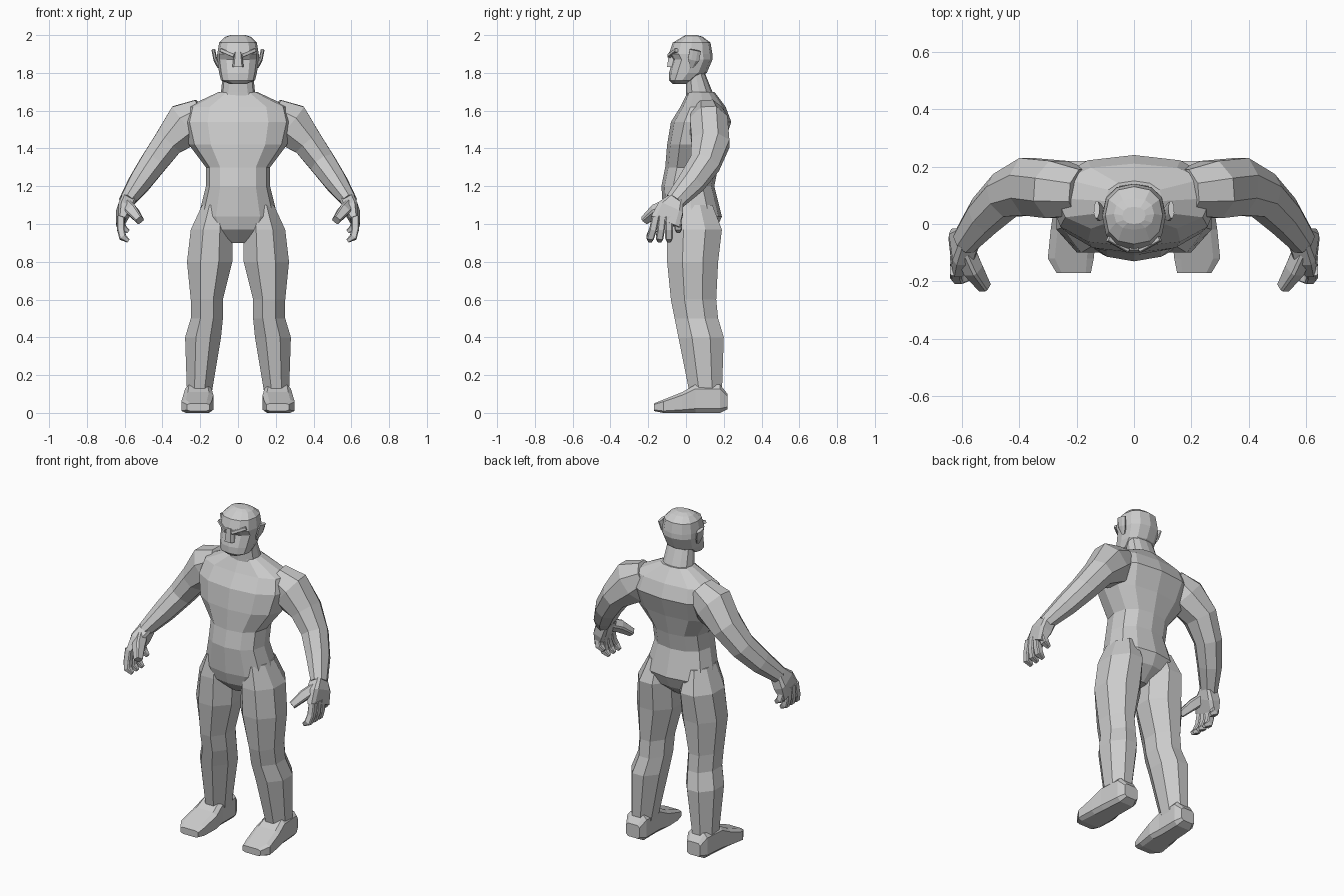
import bpy, bmesh, math
from mathutils import Vector

default_cube = bpy.data.objects.get("Cube")
if default_cube:
    bpy.data.objects.remove(default_cube)

stone = bpy.data.materials.new("stone grey")
stone.use_nodes = True
stone.diffuse_color = (.6, .6, .6, 1)
stone.node_tree.nodes["Principled BSDF"].inputs["Base Color"].default_value = stone.diffuse_color


def rounded_outline(sides):
    """Slightly squared circle that fills a unit square."""
    def swell(value):
        return math.copysign(abs(value) ** .85, value)
    angles = [math.tau * side / sides for side in range(sides)]
    return [(swell(math.cos(angle)), swell(math.sin(angle))) for angle in angles]


def chamfered_outline(flat):
    """Unit square with its corners cut; flat is the half length left on each side."""
    corners = [(sx * x, sy * y) for x, y in ((1, flat), (flat, 1))
               for sx in (-1, 1) for sy in (-1, 1)]
    return sorted(corners, key=lambda corner: math.atan2(corner[1], corner[0]))


ROUND = rounded_outline(12)
OCTAGON = chamfered_outline(.4)
BOXY = chamfered_outline(.7)


def skin(name, rings, mirrored=False):
    """Bridge a list of rings into a closed flat-shaded object."""
    bm = bmesh.new()
    loops = [[bm.verts.new(point) for point in ring] for ring in rings]
    for lower, upper in zip(loops, loops[1:]):
        for i in range(len(lower)):
            bm.faces.new((lower[i - 1], lower[i], upper[i], upper[i - 1]))
    bm.faces.new(loops[0])
    bm.faces.new(loops[-1])
    bmesh.ops.recalc_face_normals(bm, faces=bm.faces)
    mesh = bpy.data.meshes.new(name)
    bm.to_mesh(mesh)
    bm.free()
    mesh.materials.append(stone)
    part = bpy.data.objects.new(name, mesh)
    bpy.context.collection.objects.link(part)
    if mirrored:
        part.modifiers.new("Mirror", "MIRROR")


def fit(outline, low_u, high_u, low_v, high_v):
    """Place a unit outline inside a rectangle."""
    for u, v in outline:
        yield (low_u + (high_u - low_u) * (u + 1) / 2,
               low_v + (high_v - low_v) * (v + 1) / 2)


def column(name, outline, sections):
    """Centred upright part: height, half width, front, back."""
    skin(name, [[(x, y, height) for x, y in fit(outline, -half, half, front, back)]
                for height, half, front, back in sections])


def limb(name, outline, stations):
    """Mirrored tube along a path: centre, thickness radius, depth radius."""
    centres = [Vector(centre) for centre, thickness, depth in stations]
    last = len(centres) - 1
    rings = []
    for i, (centre, thickness, depth) in enumerate(stations):
        along = (centres[min(i + 1, last)] - centres[max(i - 1, 0)]).normalized()
        forward = Vector((0, 1, 0))
        forward = (forward - along * forward.dot(along)).normalized()
        sideways = along.cross(forward)
        rings.append([centres[i] + sideways * thickness * u + forward * depth * v
                      for u, v in outline])
    skin(name, rings, mirrored=True)


# Trunk from crotch to collar, and neck
column("torso", ROUND, [
    (.9, .05, -.03, .08), (.97, .18, -.1, .16), (1.04, .21, -.12, .19),
    (1.2, .17, -.13, .15), (1.3, .17, -.11, .17), (1.42, .26, -.1, .2),
    (1.54, .29, -.08, .24), (1.62, .27, -.03, .21), (1.7, .1, .01, .15)])
column("neck", ROUND, [(1.64, .12, 0, .18), (1.7, .09, 0, .14), (1.8, .08, 0, .1)])

# Head with the eye line set back under the brow
column("head", ROUND, [
    (1.74, .04, -.07, 0), (1.76, .09, -.09, .05), (1.8, .1, -.09, .11),
    (1.87, .11, -.07, .14), (1.9, .11, -.09, .14), (1.96, .1, -.07, .13),
    (1.99, .07, -.02, .09), (2, .04, 0, .06)])
column("nose", BOXY, [(1.83, .03, -.1, 0), (1.91, .02, -.09, 0)])
limb("brow", BOXY, [((.02, -.09, 1.89), .01, .01), ((.09, -.05, 1.92), .01, .01)])
limb("ear", OCTAGON, [((.1, .03, 1.83), .01, .01), ((.12, .04, 1.87), .01, .03),
                      ((.13, .05, 1.92), .01, .03)])

# Legs: height, inner side, outer side, front, back
legs = [(1.1, .06, .19, -.08, .14), (.97, .03, .25, -.1, .19), (.8, .03, .27, -.1, .17),
        (.6, .08, .25, -.08, .16), (.5, .08, .25, -.06, .17), (.4, .09, .28, -.04, .2),
        (.1, .14, .27, .02, .19)]
skin("leg", [[(x, y, height) for x, y in fit(OCTAGON, *sides)] for height, *sides in legs],
     mirrored=True)

# Feet from heel to toe: depth, inner side, outer side, sole, top
feet = [(.22, .16, .25, .02, .1), (.18, .14, .27, 0, .15), (.05, .14, .28, 0, .15),
        (-.02, .13, .29, 0, .11), (-.12, .14, .3, 0, .07), (-.17, .15, .27, .01, .05)]
skin("foot", [[(x, depth, z) for x, z in fit(BOXY, *sides)] for depth, *sides in feet],
     mirrored=True)

# Arms from shoulder to wrist
limb("arm", OCTAGON, [
    ((.18, .11, 1.59), .08, .08), ((.27, .12, 1.53), .12, .1), ((.37, .13, 1.43), .08, .1),
    ((.45, .1, 1.32), .07, .08), ((.52, .03, 1.22), .06, .07), ((.59, -.06, 1.12), .04, .05)])

# Hands: palm, thumb and four curled fingers
limb("palm", BOXY, [((.58, -.05, 1.13), .04, .04), ((.6, -.08, 1.08), .04, .07),
                    ((.62, -.11, 1.01), .02, .08)])
limb("thumb", BOXY, [((.59, -.09, 1.1), .03, .03), ((.56, -.16, 1.07), .03, .03),
                     ((.52, -.22, 1.02), .02, .02)])
for order, label in enumerate(("index", "middle", "ring", "little")):
    knuckle = -.16 + .035 * order
    tip = -.19 + .05 * order
    low = .96 if label == "little" else .91
    limb(label + "_finger", BOXY, [
        ((.62, knuckle, 1.04), .02, .02), ((.62, (knuckle + tip) / 2, low + .06), .02, .02),
        ((.61, tip, low + .02), .02, .02), ((.58, tip, low), .01, .01)])
